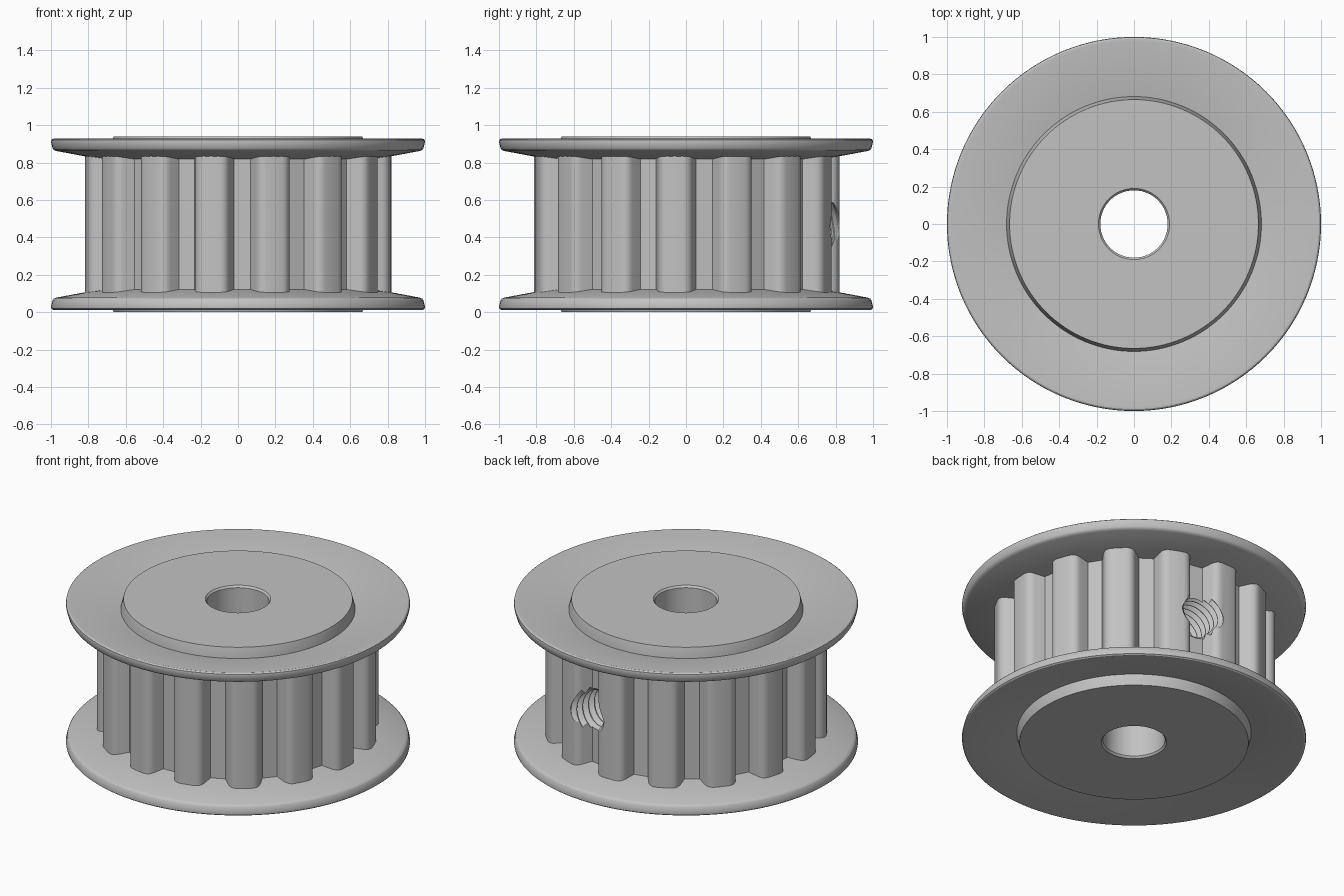
import bpy, bmesh, math
from mathutils import Matrix, Vector

if "Cube" in bpy.data.objects:
    bpy.data.objects.remove(bpy.data.objects["Cube"])

TEETH = 15
HEIGHT = 0.94
MID = HEIGHT / 2
BORE = 0.18
ROOT_R, TIP_R = 0.723, 0.82
PITCH = 2 * math.pi / TEETH
FIRST_GROOVE = math.radians(-88.25)

steel = bpy.data.materials.new("grey_steel")
steel.use_nodes = True
grey = (0.54, 0.54, 0.54, 1)
steel.diffuse_color = grey
steel.node_tree.nodes["Principled BSDF"].inputs["Base Color"].default_value = grey


def finish(name, bm):
    """Turn a bmesh into a linked object."""
    bmesh.ops.recalc_face_normals(bm, faces=bm.faces)
    mesh = bpy.data.meshes.new(name)
    bm.to_mesh(mesh)
    bm.free()
    mesh.materials.append(steel)
    obj = bpy.data.objects.new(name, mesh)
    bpy.context.collection.objects.link(obj)
    return obj


def lathe(name, profile, closed=True, steps=128, place=None):
    """Revolve (radius, height) points about z; open profiles get end caps."""
    bm = bmesh.new()
    rings = []
    for r, z in profile:
        rings.append([bm.verts.new((r * math.cos(2 * math.pi * i / steps),
                                    r * math.sin(2 * math.pi * i / steps), z))
                      for i in range(steps)])
    pairs = list(zip(rings, rings[1:]))
    if closed:
        pairs.append((rings[-1], rings[0]))
    else:
        bm.faces.new(rings[0])
        bm.faces.new(rings[-1])
    for a, b in pairs:
        for i in range(steps):
            j = (i + 1) % steps
            bm.faces.new((a[i], a[j], b[j], b[i]))
    if place:
        bm.transform(place)
    return finish(name, bm)


def shade(obj):
    bpy.ops.object.select_all(action='DESELECT')
    obj.select_set(True)
    bpy.context.view_layer.objects.active = obj
    bpy.ops.object.shade_smooth_by_angle(angle=math.radians(30))


def half_tooth():
    """Points (angle, radius) from groove centre side to tip, with rounded corner."""
    root = Vector((0.044, ROOT_R))
    corner = Vector((0.088, TIP_R - 0.005))
    start = corner.lerp(root, 0.4)
    a = corner.x / corner.y + 0.05
    end = Vector((TIP_R * math.sin(a), TIP_R * math.cos(a)))
    points = [root]
    for i in range(7):
        t = i / 6
        points.append(start.lerp(corner, t).lerp(corner.lerp(end, t), t))
    polar = [(math.atan2(p.x, p.y), p.length) for p in points]
    polar.append((PITCH / 2, TIP_R))
    return polar


# Toothed body: grooves repeated around the axis, extruded upward
side = half_tooth()
groove = [(-a, r) for a, r in reversed(side[:-1])] + side
z0, z1 = 0.09, HEIGHT - 0.09
bm = bmesh.new()
outline = []
for k in range(TEETH):
    for a, r in groove:
        t = FIRST_GROOVE + k * PITCH + a
        outline.append(bm.verts.new((r * math.cos(t), r * math.sin(t), z0)))
base = bm.faces.new(outline)
top = bmesh.ops.extrude_face_region(bm, geom=[base])
bmesh.ops.translate(bm, vec=(0, 0, z1 - z0),
                    verts=[v for v in top["geom"] if isinstance(v, bmesh.types.BMVert)])
body = finish("toothed_body", bm)

# Cutters: shaft bore and threaded set screw hole opening in a rear groove
bore = lathe("bore_cutter", [(BORE, -0.1), (BORE, HEIGHT + 0.1)], closed=False)
thread_pitch = 0.048
thread = []
for i in range(17):
    s = 0.06 + i * thread_pitch
    thread += [(0.114, s), (0.138, s + 0.021), (0.138, s + 0.027), (0.114, s + 0.044)]
hole_angle = FIRST_GROOVE + 7 * PITCH
lean = Matrix.Identity(4)
lean[2][0] = thread_pitch / 2 / 0.138
place = (Matrix.Translation((0, 0, MID)) @ Matrix.Rotation(hole_angle, 4, 'Z')
         @ Matrix.Rotation(math.pi / 2, 4, 'Y') @ lean)
screw = lathe("screw_hole_cutter", thread, closed=False, steps=40, place=place)

for cutter in (bore, screw):
    cutter.hide_render = True
    cut = body.modifiers.new(cutter.name, 'BOOLEAN')
    cut.operation = 'DIFFERENCE'
    cut.solver = 'EXACT'
    cut.object = cutter
    bpy.ops.object.select_all(action='DESELECT')
    body.select_set(True)
    bpy.context.view_layer.objects.active = body
    bpy.ops.object.modifier_apply(modifier=cut.name)
    bpy.data.objects.remove(cutter)
shade(body)

# Dished flanges and hub faces, mirrored top and bottom
flange = [(0.66, 0.808), (0.80, 0.83), (0.972, 0.862), (0.985, 0.868), (0.991, 0.876),
          (1.0, 0.91), (0.998, 0.921), (0.99, 0.927), (0.975, 0.928), (0.66, 0.872)]
hub = [(BORE, z1), (BORE, 0.928), (0.19, HEIGHT), (0.665, HEIGHT), (0.683, 0.87),
       (0.683, z1)]
for level, flip in (("top", False), ("bottom", True)):
    for part, profile in (("flange", flange), ("hub_face", hub)):
        points = [(r, HEIGHT - z if flip else z) for r, z in profile]
        shade(lathe(level + "_" + part, points))
